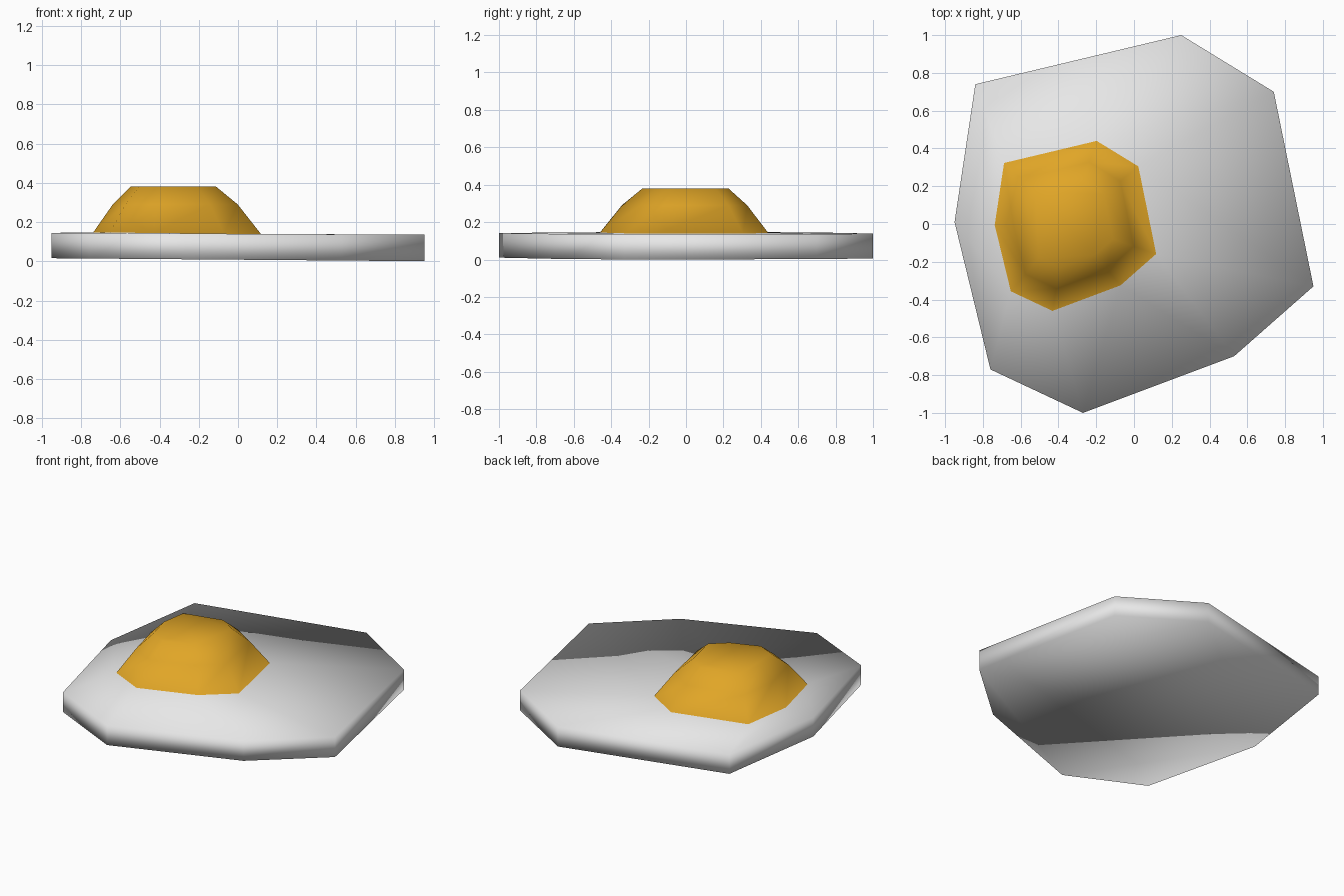
import bpy

cube = bpy.data.objects.get("Cube")
if cube:
    bpy.data.objects.remove(cube, do_unlink=True)


def make_material(name, rgb):
    mat = bpy.data.materials.new(name)
    mat.use_nodes = True
    color = (*rgb, 1.0)
    mat.diffuse_color = color
    mat.node_tree.nodes["Principled BSDF"].inputs["Base Color"].default_value = color
    return mat


egg_white = make_material("egg white", (0.8, 0.8, 0.8))
yolk_orange = make_material("yolk orange", (0.75, 0.38, 0.02))

# Irregular eight-sided outline shared by the white and the yolk
outline = [(-0.95, 0.01), (-0.76, -0.77), (-0.27, -1.0), (0.53, -0.70),
           (0.95, -0.33), (0.74, 0.70), (0.25, 1.0), (-0.84, 0.74)]
count = len(outline)

# Rings from the underside to the yolk top: scale, centre x, centre y, height, slope
rings = [
    (1.0, 0.0, 0.0, 0.008, -0.008),
    (1.0, 0.0, 0.0, 0.14, -0.005),
    (0.45, -0.31, -0.01, 0.143, -0.005),
    (0.335, -0.32, -0.008, 0.29, 0.0),
    (0.23, -0.33, -0.003, 0.38, 0.0),
]
verts = [(cx + s * x, cy + s * y, z + slope * x)
         for s, cx, cy, z, slope in rings for x, y in outline]

# Underside cap, bridged bands, yolk top cap
faces = [list(reversed(range(count)))]
for ring in range(len(rings) - 1):
    a, b = ring * count, (ring + 1) * count
    for i in range(count):
        j = (i + 1) % count
        faces.append((a + i, a + j, b + j, b + i))
faces.append(list(range(len(verts) - count, len(verts))))

mesh = bpy.data.meshes.new("fried_egg")
mesh.from_pydata(verts, [], faces)
mesh.materials.append(egg_white)
mesh.materials.append(yolk_orange)

# Every face above the inner ring of the white belongs to the yolk
yolk_start = 2 * count
for face in mesh.polygons:
    face.use_smooth = True
    face.material_index = int(min(face.vertices) >= yolk_start)
mesh.update()

egg = bpy.data.objects.new("fried_egg", mesh)
bpy.context.collection.objects.link(egg)
